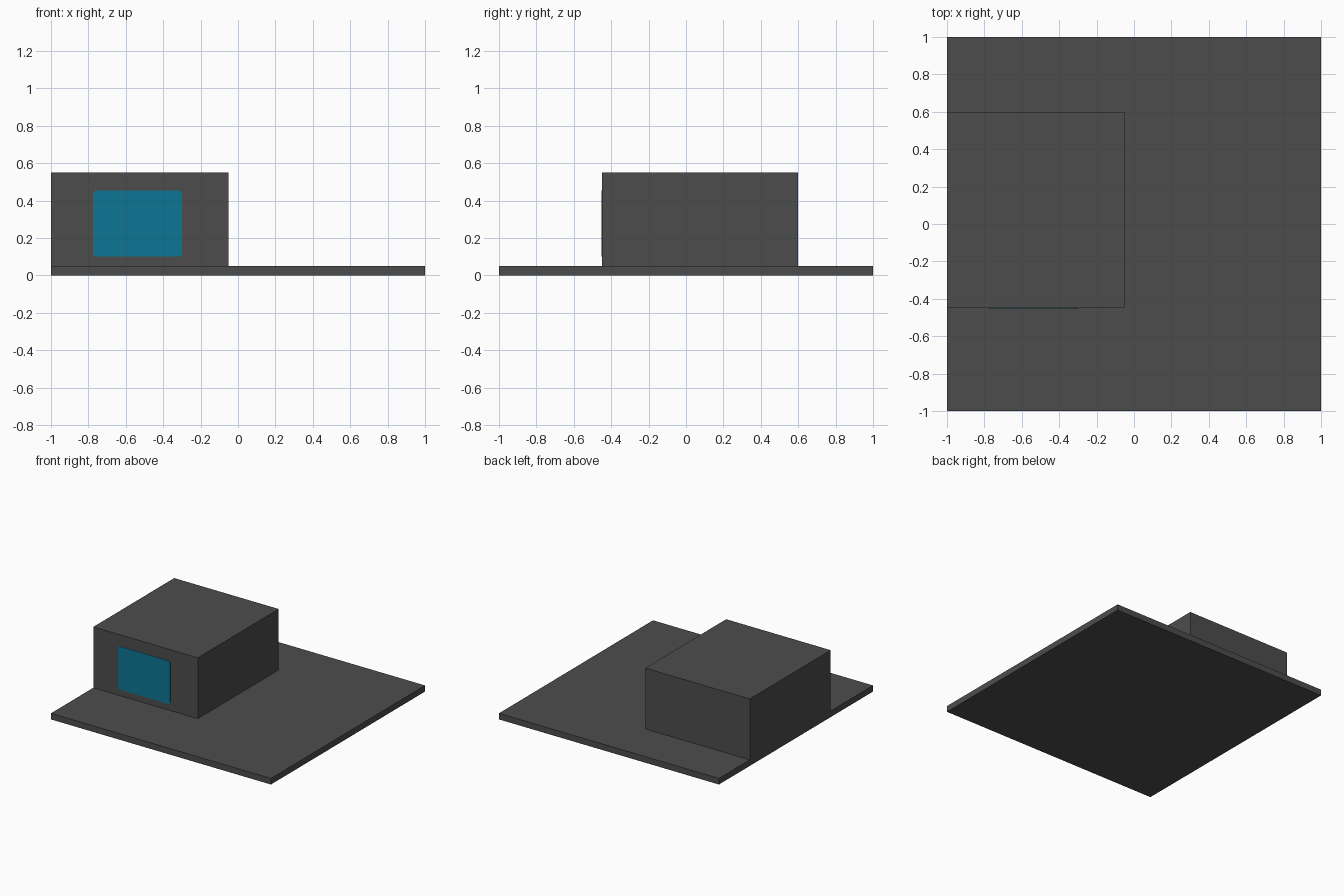
import bpy
import bmesh
import math

cube = bpy.data.objects.get("Cube")
if cube:
    bpy.data.objects.remove(cube, do_unlink=True)


def make_material(name, rgb):
    mat = bpy.data.materials.new(name)
    mat.use_nodes = True
    color = (*rgb, 1.0)
    mat.diffuse_color = color
    bsdf = next(n for n in mat.node_tree.nodes if n.type == 'BSDF_PRINCIPLED')
    bsdf.inputs["Base Color"].default_value = color
    return mat


def add_object(name, bm, mat):
    bmesh.ops.recalc_face_normals(bm, faces=bm.faces)
    mesh = bpy.data.meshes.new(name)
    bm.to_mesh(mesh)
    bm.free()
    mesh.materials.append(mat)
    obj = bpy.data.objects.new(name, mesh)
    bpy.context.collection.objects.link(obj)
    return obj


def add_box(name, low, high, mat):
    bm = bmesh.new()
    bmesh.ops.create_cube(bm, size=1.0)
    for v in bm.verts:
        v.co = [(a + b) / 2 + c * (b - a) for a, b, c in zip(low, high, v.co)]
    return add_object(name, bm, mat)


def add_rounded_plate(name, x0, x1, z0, z1, y, depth, radius, mat, steps=5):
    """Thin upright plate with rounded corners, standing out towards -y."""
    bm = bmesh.new()
    corners = [(x1 - radius, z1 - radius), (x0 + radius, z1 - radius),
               (x0 + radius, z0 + radius), (x1 - radius, z0 + radius)]
    verts = []
    for i, (cx, cz) in enumerate(corners):
        for s in range(steps + 1):
            a = math.pi / 2 * (i + s / steps)
            verts.append(bm.verts.new((cx + radius * math.cos(a), y,
                                       cz + radius * math.sin(a))))
    face = bm.faces.new(verts)
    result = bmesh.ops.extrude_face_region(bm, geom=[face])
    moved = [g for g in result["geom"] if isinstance(g, bmesh.types.BMVert)]
    bmesh.ops.translate(bm, verts=moved, vec=(0, -depth, 0))
    return add_object(name, bm, mat)


grey = make_material("dark grey", (0.073, 0.073, 0.073))
blue = make_material("teal blue", (0.004, 0.18, 0.30))

# Flat square slab
add_box("base_slab", (-1, -1, 0), (1, 1, 0.05), grey)

# Block flush with one side of the slab
add_box("main_block", (-1, -0.45, 0.05), (-0.05, 0.6, 0.55), grey)

# Rounded panel on the front of the block
add_rounded_plate("front_panel", -0.775, -0.30, 0.10, 0.455,
                  -0.449, 0.004, 0.02, blue)
